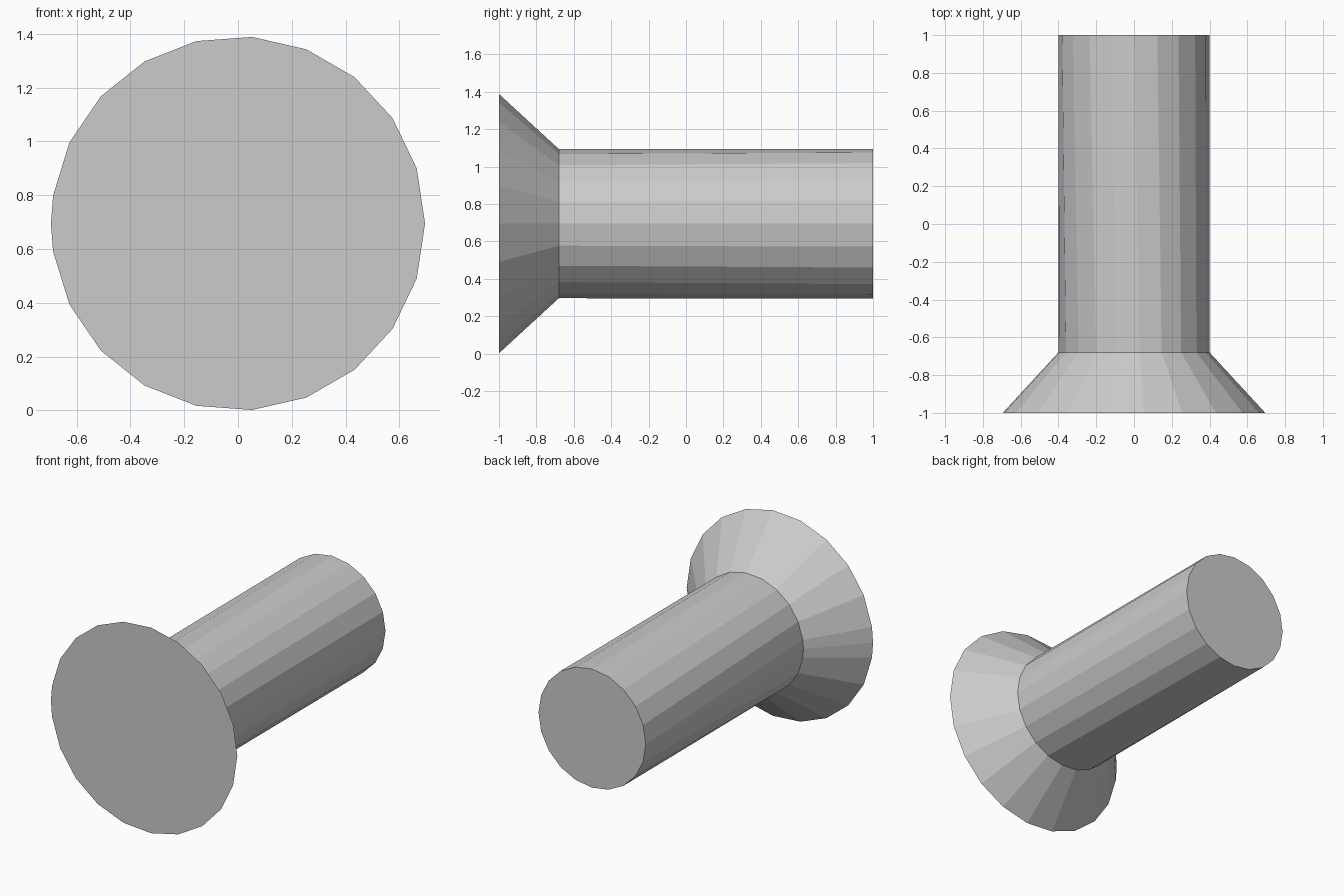
import bpy
import bmesh
from math import sin, cos, radians, pi

if "Cube" in bpy.data.objects:
    bpy.data.objects.remove(bpy.data.objects["Cube"])

CENTRE_Z = 0.695
# Head rim: 21-gon steps on both sides plus one extra point at 180 degrees
RIM = [k * 2 * pi / 21 for k in range(11)] + [pi] + [-k * 2 * pi / 21 for k in range(10, 0, -1)]
# Shaft end: regular 20-gon; indices matched to the rim, sharing one point on the far side
END = [radians(18 * k) for k in range(11)] + [pi] + [radians(-18 * k) for k in range(10, 0, -1)]


def ring(bm, angles, radius, y):
    return [bm.verts.new((radius * cos(a), y, CENTRE_Z + radius * sin(a))) for a in angles]


def bridge(bm, r0, r1):
    n = len(r0)
    for i in range(n):
        j = (i + 1) % n
        bm.faces.new((r0[i], r0[j], r1[j], r1[i]))


bm = bmesh.new()

# Flat head, conical underside, straight shaft
head = ring(bm, RIM, 0.695, -1.0)
neck = ring(bm, RIM, 0.40, -0.68)
end = ring(bm, END, 0.40, 1.0)
bm.faces.new(head)
bridge(bm, head, neck)
bridge(bm, neck, end)
bm.faces.new(end[::-1])

# Merge the coincident shaft-end points and tidy normals
bmesh.ops.remove_doubles(bm, verts=end, dist=0.0005)
bmesh.ops.recalc_face_normals(bm, faces=bm.faces[:])

mesh = bpy.data.meshes.new("countersunk_pin")
bm.to_mesh(mesh)
bm.free()
pin = bpy.data.objects.new("countersunk_pin", mesh)
bpy.context.collection.objects.link(pin)
